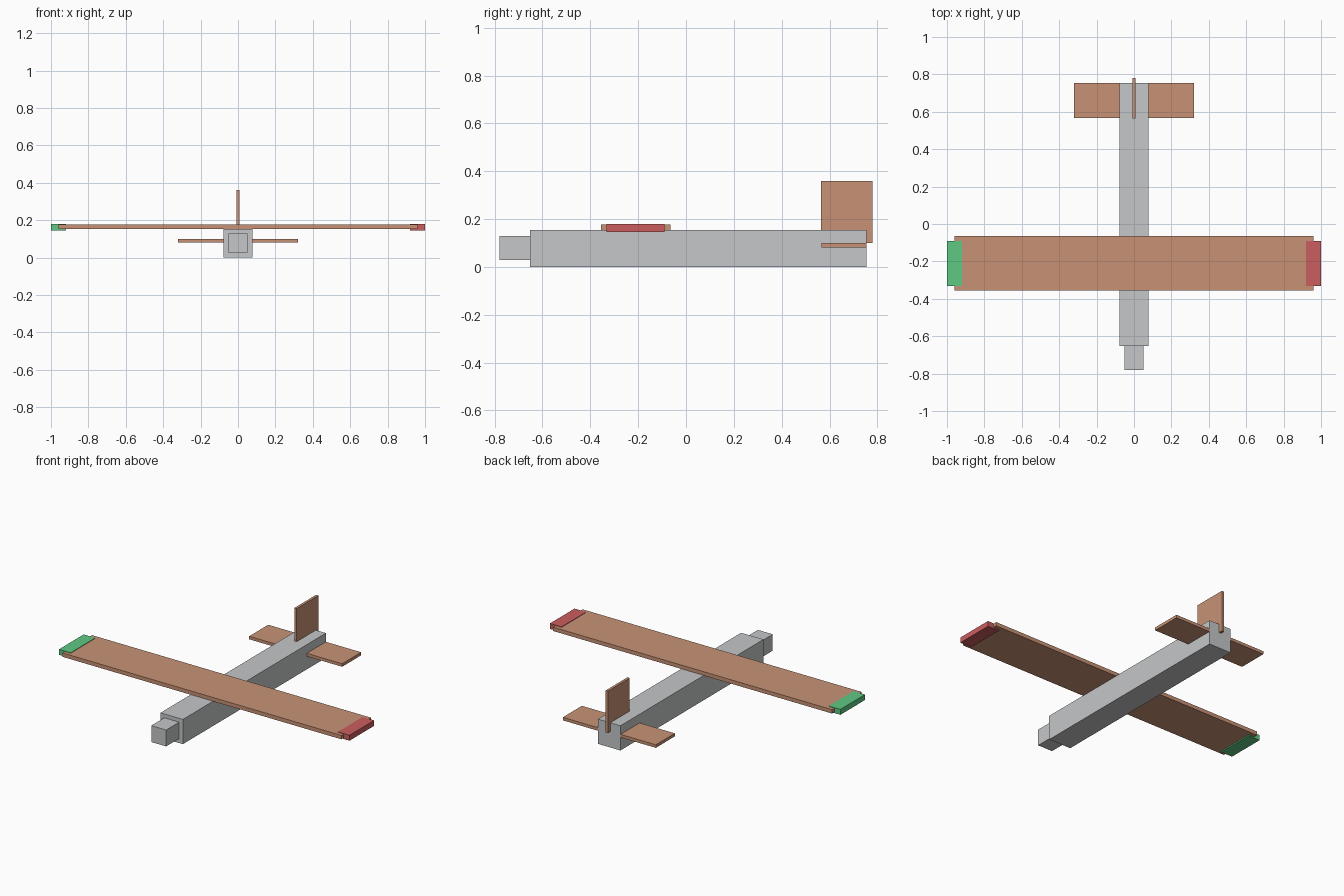
import bpy
import bmesh
from mathutils import Vector

default = bpy.data.objects.get("Cube")
if default:
    bpy.data.objects.remove(default, do_unlink=True)


def make_material(name, color):
    mat = bpy.data.materials.new(name)
    mat.use_nodes = True
    mat.diffuse_color = (*color, 1)
    shader = next(n for n in mat.node_tree.nodes if n.type == "BSDF_PRINCIPLED")
    shader.inputs["Base Color"].default_value = (*color, 1)
    shader.inputs["Roughness"].default_value = 0.8
    return mat


def box(name, low, high, mat):
    """Flat-sided block between two opposite corners."""
    low, high = Vector(low), Vector(high)
    bm = bmesh.new()
    bmesh.ops.create_cube(bm, size=1)
    bmesh.ops.scale(bm, vec=high - low, verts=bm.verts)
    mesh = bpy.data.meshes.new(name)
    bm.to_mesh(mesh)
    bm.free()
    mesh.materials.append(mat)
    obj = bpy.data.objects.new(name, mesh)
    obj.location = (low + high) / 2
    bpy.context.collection.objects.link(obj)
    return obj


grey = make_material("light grey", (0.56, 0.57, 0.58))
wood = make_material("tan wood", (0.58, 0.29, 0.178))
red = make_material("red", (0.59, 0.11, 0.115))
green = make_material("green", (0.114, 0.578, 0.223))

# Body and nose
box("fuselage", (-0.077, -0.652, 0), (0.077, 0.755, 0.154), grey)
box("nose_block", (-0.051, -0.78, 0.028), (0.051, -0.64, 0.13), grey)

# Main wing with a coloured cap on each tip
box("main_wing", (-0.96, -0.355, 0.153), (0.96, -0.065, 0.177), wood)
for side, x, mat in (("left", 0.96, red), ("right", -0.96, green)):
    box(side + "_wing_tip", (x - 0.04, -0.332, 0.146), (x + 0.04, -0.09, 0.18), mat)

# Tail surfaces
box("tailplane", (-0.32, 0.567, 0.081), (0.32, 0.754, 0.1), wood)
box("tail_fin", (-0.008, 0.565, 0.1), (0.008, 0.78, 0.36), wood)
